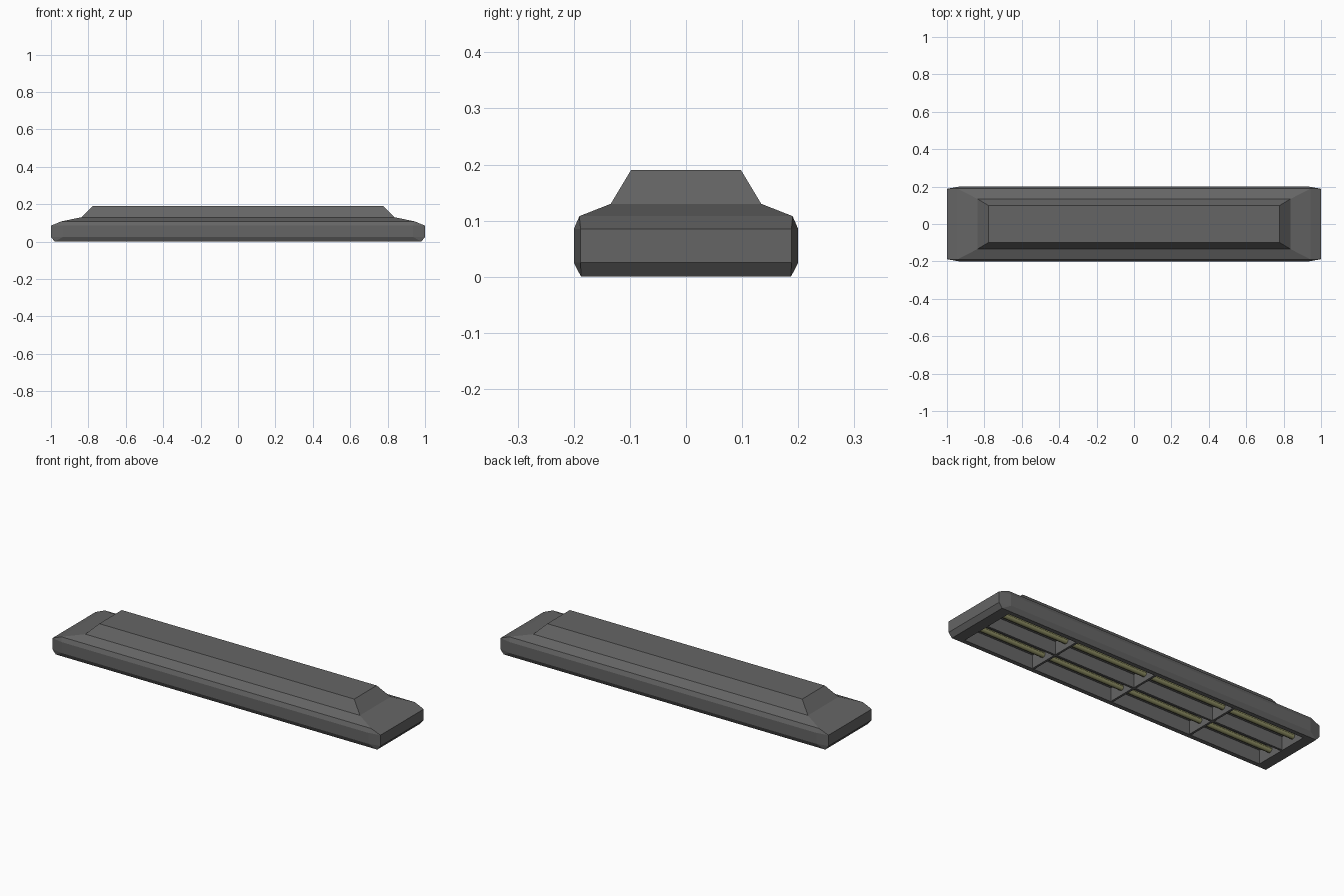
import bpy, bmesh, math

if "Cube" in bpy.data.objects:
    bpy.data.objects.remove(bpy.data.objects["Cube"])


def material(name, rgb):
    m = bpy.data.materials.new(name)
    m.diffuse_color = (*rgb, 1)
    m.use_nodes = True
    m.node_tree.nodes["Principled BSDF"].inputs["Base Color"].default_value = m.diffuse_color
    return m


dark = material("dark_grey", (0.13, 0.13, 0.13))
glow = material("tube_yellow", (0.28, 0.28, 0.13))


def finish(bm, name, mat):
    me = bpy.data.meshes.new(name)
    bm.to_mesh(me)
    bm.free()
    ob = bpy.data.objects.new(name, me)
    me.materials.append(mat)
    bpy.context.collection.objects.link(ob)
    return ob


def ring(bm, z, x, y, xi=None, yi=None):
    """Rectangle with clipped corners: end reaches x at yi, side reaches y at xi."""
    xi, yi = xi or x, yi or y
    pts = [(x, -yi), (x, yi), (xi, y), (-xi, y), (-x, yi), (-x, -yi), (-xi, -y), (xi, -y)]
    return [bm.verts.new((px, py, z)) for px, py in pts]


def box(name, size, loc, mat):
    bm = bmesh.new()
    bmesh.ops.create_cube(bm, size=1)
    for v in bm.verts:
        v.co = [c * s + l for c, s, l in zip(v.co, size, loc)]
    return finish(bm, name, mat)


# Housing: lofted from recess ceiling, around the rim and up to the raised top
levels = [
    (0.075, 0.92, 0.163), (0.0, 0.92, 0.163),
    (0.0, 0.98, 0.187),
    (0.025, 1.0, 0.2, 0.935, 0.188), (0.085, 1.0, 0.2, 0.935, 0.188),
    (0.108, 0.945, 0.19), (0.13, 0.837, 0.134), (0.19, 0.777, 0.098),
]
bm = bmesh.new()
rings = [ring(bm, *lv) for lv in levels]
for a, b in zip(rings, rings[1:]):
    for i in range(8):
        j = (i + 1) % 8
        bm.faces.new((a[i], a[j], b[j], b[i]))
bm.faces.new(rings[0])
bm.faces.new(rings[-1])
bmesh.ops.remove_doubles(bm, verts=bm.verts, dist=1e-5)
bmesh.ops.recalc_face_normals(bm, faces=bm.faces)
finish(bm, "housing", dark)

# Dividers forming the cells on the underside
for i, x in enumerate((-0.49, 0, 0.49)):
    box(f"cross_divider_{i}", (0.012, 0.326, 0.072), (x, 0, 0.039), dark)
box("long_divider", (1.84, 0.012, 0.072), (0, 0, 0.039), dark)

# Two lamp tubes running through the cells
for side in (-1, 1):
    bpy.ops.mesh.primitive_cylinder_add(vertices=12, radius=0.015, depth=1.84,
                                        location=(0, side * 0.085, 0.042),
                                        rotation=(0, math.pi / 2, 0))
    tube = bpy.context.object
    tube.name = "lamp_tube_" + ("front" if side < 0 else "back")
    tube.data.materials.append(glow)
    bpy.ops.object.shade_smooth_by_angle()
